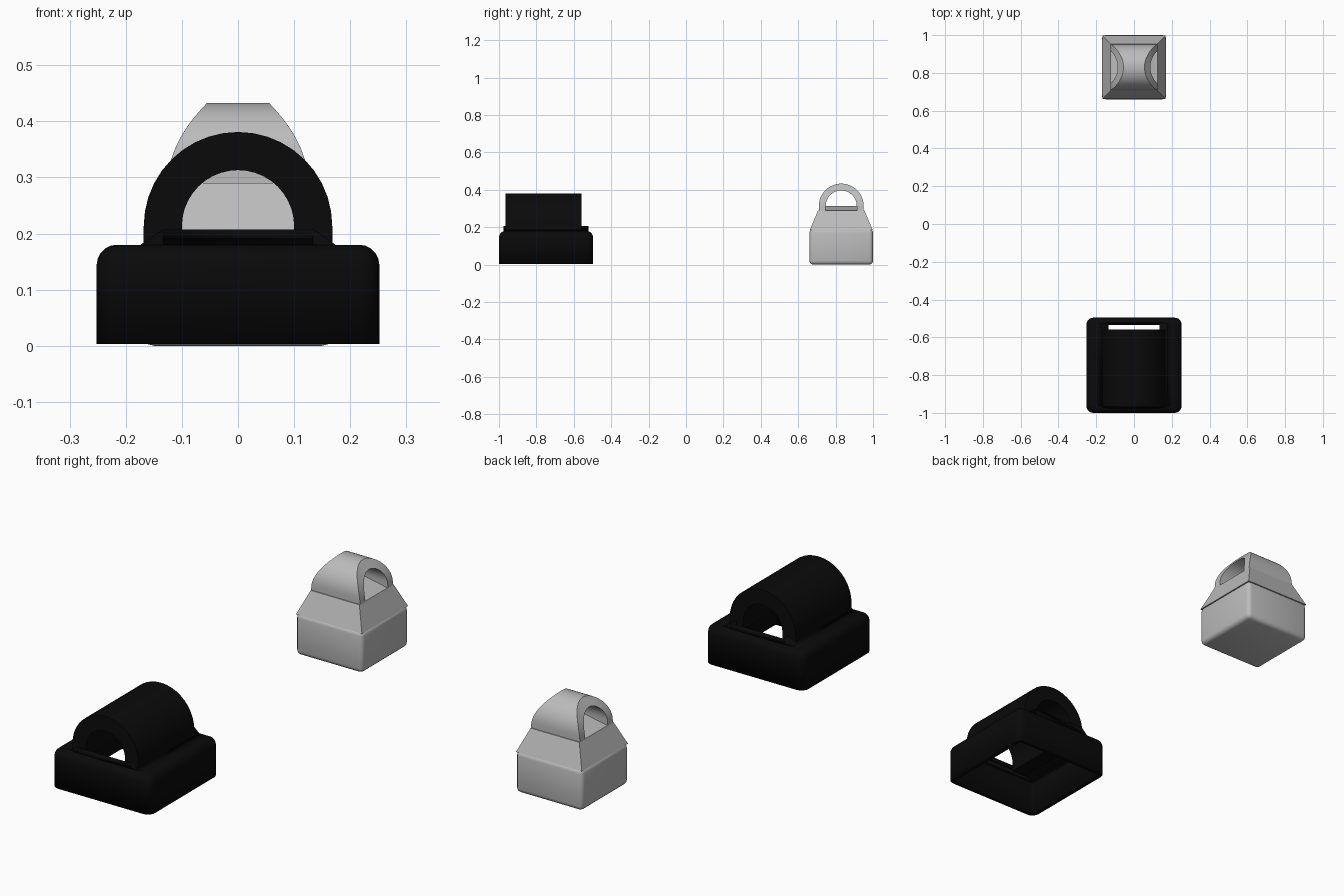
import bpy, bmesh, math
from mathutils import Vector

cube = bpy.data.objects.get("Cube")
if cube:
    bpy.data.objects.remove(cube, do_unlink=True)


def material(name, value):
    m = bpy.data.materials.new(name)
    m.use_nodes = True
    colour = (value, value, value, 1)
    m.diffuse_color = colour
    m.node_tree.nodes["Principled BSDF"].inputs["Base Color"].default_value = colour
    return m


black = material("black", 0.003)
grey = material("light grey", 0.5)


def finish(name, bm, mat, angle=35):
    bmesh.ops.recalc_face_normals(bm, faces=bm.faces)
    me = bpy.data.meshes.new(name)
    bm.to_mesh(me)
    bm.free()
    me.materials.append(mat)
    ob = bpy.data.objects.new(name, me)
    bpy.context.collection.objects.link(ob)
    bpy.ops.object.select_all(action='DESELECT')
    ob.select_set(True)
    bpy.context.view_layer.objects.active = ob
    bpy.ops.object.shade_smooth_by_angle(angle=math.radians(angle))
    return ob


def box(half, z0, z1, y, top=None):
    """Square block, tapering to half-width top."""
    bm = bmesh.new()
    bmesh.ops.create_cube(bm, size=2)
    for v in bm.verts:
        h = half if v.co.z < 0 or top is None else top
        v.co = Vector((v.co.x * h, y + v.co.y * h, z1 if v.co.z > 0 else z0))
    return bm


def arch(outer, inner, foot, centre, segments, place):
    """Arch with straight legs; place(side, u, z) maps the profile to space."""
    def outline(r):
        pts = [(r, foot)]
        for i in range(segments + 1):
            a = math.pi * i / segments
            pts.append((r * math.cos(a), centre + r * math.sin(a)))
        return pts + [(-r, foot)]

    bm = bmesh.new()
    rings = [[bm.verts.new(place(s, u, z)) for u, z in outline(r)]
             for s, r in ((-1, outer), (1, outer), (1, inner), (-1, inner))]
    for k in range(4):
        a, b = rings[k], rings[(k + 1) % 4]
        for i in range(len(a) - 1):
            bm.faces.new((a[i], a[i + 1], b[i + 1], b[i]))
    for end in (0, -1):
        bm.faces.new([r[end] for r in rings])
    return bm


# Black base: rounded shell, open underneath
BASE_Y = -0.748
bm = box(0.252, 0.003, 0.18, BASE_Y)
edges = [e for e in bm.edges if max(v.co.z for v in e.verts) > 0.1]
bmesh.ops.bevel(bm, geom=edges, offset=0.036, segments=5, profile=0.5,
                affect='EDGES')
bm.normal_update()
under = [f for f in bm.faces if f.normal.z < -0.9]
bmesh.ops.delete(bm, geom=under, context='FACES')

# Slot through the roof of the base, under the tunnel
roof = max(bm.faces, key=lambda f: f.calc_center_median().z)
bmesh.ops.inset_individual(bm, faces=[roof], thickness=0.116)
for v in roof.verts:
    v.co.y = BASE_Y + (v.co.y - BASE_Y) * 1.7
bmesh.ops.delete(bm, geom=[roof], context='FACES')
base = finish("housing_base", bm, black)
shell = base.modifiers.new("wall", 'SOLIDIFY')
shell.thickness = 0.027
shell.offset = -1

# Black tunnel on top of the base
bm = arch(0.168, 0.1, 0.17, 0.213, 20,
          lambda s, u, z: (u, -0.762 + s * 0.203, z))
finish("housing_arch", bm, black)

# Grey weight body with softened edges
BODY_Y = 0.83
bm = box(0.17, 0, 0.19, BODY_Y)
bmesh.ops.bevel(bm, geom=bm.edges[:], offset=0.02, segments=3, profile=0.5,
                affect='EDGES')
finish("weight_body", bm, grey)

# Tapered shoulder
finish("weight_shoulder", box(0.168, 0.185, 0.29, BODY_Y, top=0.124), grey)

# Floor of the handle opening, sloping down to both sides
bm = bmesh.new()
rows = [[bm.verts.new((x, BODY_Y + y, z)) for x, z in
         ((-0.123, 0.288), (0, 0.313), (0.123, 0.288))] for y in (-0.117, 0.117)]
for i in range(3):
    j = (i + 1) % 3
    bm.faces.new((rows[0][i], rows[0][j], rows[1][j], rows[1][i]))
for row in rows:
    bm.faces.new(row)
finish("handle_floor", bm, grey, 10)


# Handle loop, narrowing towards the top
def handle_point(s, u, z):
    t = max(0, min(1, (z - 0.29) / 0.143))
    return (s * (0.125 - 0.07 * t ** 2), BODY_Y + u, z)


finish("weight_handle", arch(0.12, 0.083, 0.285, 0.313, 24, handle_point), grey)
